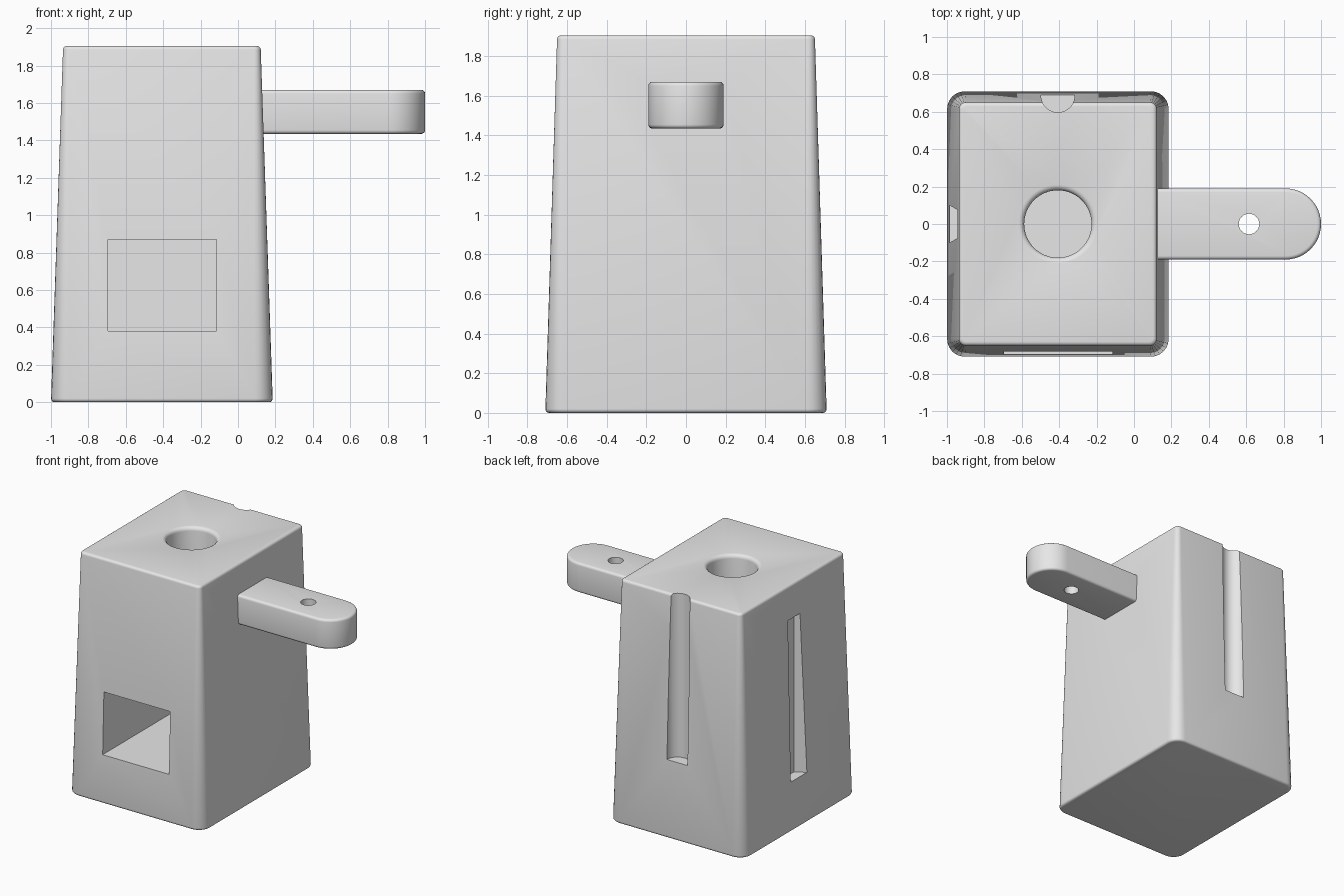
import bpy
import bmesh
from math import sin, cos, pi, radians

cube = bpy.data.objects.get("Cube")
if cube:
    bpy.data.objects.remove(cube, do_unlink=True)

grey = bpy.data.materials.new("light_grey")
grey.use_nodes = True
grey.diffuse_color = (0.8, 0.8, 0.8, 1)
grey.node_tree.nodes["Principled BSDF"].inputs["Base Color"].default_value = (0.8, 0.8, 0.8, 1)

HEIGHT = 1.905
CX = -0.407          # centre of the body in x
EDGE = 0.02          # small edge rounding


def arc(cx, cy, r, start, end, steps):
    """Points on an arc, angles in degrees."""
    angles = [radians(start + (end - start) * i / steps) for i in range(steps + 1)]
    return [(cx + r * cos(a), cy + r * sin(a)) for a in angles]


def circle(cx, cy, r, steps=64):
    return arc(cx, cy, r, 0, 360, steps)[:-1]


def loft(name, rings):
    """Closed solid through (z, outline) rings with equal point counts."""
    bm = bmesh.new()
    loops = [[bm.verts.new((x, y, z)) for x, y in pts] for z, pts in rings]
    for low, high in zip(loops, loops[1:]):
        n = len(low)
        for i in range(n):
            j = (i + 1) % n
            bm.faces.new((low[i], low[j], high[j], high[i]))
    bm.faces.new(loops[0][::-1])
    bm.faces.new(loops[-1])
    bmesh.ops.recalc_face_normals(bm, faces=bm.faces)
    mesh = bpy.data.meshes.new(name)
    bm.to_mesh(mesh)
    bm.free()
    mesh.materials.append(grey)
    obj = bpy.data.objects.new(name, mesh)
    bpy.context.collection.objects.link(obj)
    return obj


def prism(name, pts, z0, z1):
    return loft(name, [(z0, pts), (z1, pts)])


def combine(target, other, operation):
    """Apply a boolean and remove the helper solid."""
    other.hide_render = True
    mod = target.modifiers.new("boolean", 'BOOLEAN')
    mod.operation = operation
    mod.solver = 'EXACT'
    mod.object = other
    bpy.context.view_layer.objects.active = target
    bpy.ops.object.modifier_apply(modifier=mod.name)
    bpy.data.objects.remove(other, do_unlink=True)


def rounded_levels(z0, z1, r, steps=4):
    """(z, inset) pairs rounding the bottom and top edges of a solid."""
    turn = [pi / 2 * i / steps for i in range(steps + 1)]
    low = [(z0 + r - r * cos(a), r - r * sin(a)) for a in turn]
    return low + [(z0 + z1 - z, inset) for z, inset in reversed(low)]


# Tapered body with corners that tighten towards the top
def body_outline(z, inset):
    t = z / HEIGHT
    hx = 0.593 - 0.065 * t - inset
    hy = 0.71 - 0.06 * t - inset
    r = 0.095 - 0.06 * t - inset * 0.7
    pts = []
    for quarter, (sx, sy) in enumerate([(1, 1), (-1, 1), (-1, -1), (1, -1)]):
        start = 90 * quarter
        pts += arc(CX + sx * (hx - r), sy * (hy - r), r, start, start + 90, 6)
    return pts


body = loft("body", [(z, body_outline(z, d)) for z, d in rounded_levels(0, HEIGHT, EDGE)])


# Side arm with a round end and a pin hole
def arm_outline(inset):
    r = 0.19 - inset
    return [(0.02, r), (0.02, -r)] + arc(0.81, 0, r, -90, 90, 24)


arm = loft("side_arm", [(z, arm_outline(d)) for z, d in rounded_levels(1.435, 1.67, EDGE)])
combine(arm, prism("pin_hole", circle(0.615, 0, 0.055, 32), 1.3, 1.8), 'DIFFERENCE')
combine(body, arm, 'UNION')

# Front chamber opening
combine(body, prism("chamber", [(-0.695, -1), (-0.115, -1), (-0.115, 0.29), (-0.695, 0.29)],
                    0.38, 0.87), 'DIFFERENCE')

# Round shaft from the top into the chamber, with a rounded rim
rim = [pi / 2 * i / 4 for i in range(5)]
shaft = [(0.6, circle(CX, 0, 0.18))]
shaft += [(HEIGHT - 0.03 + 0.03 * sin(a), circle(CX, 0, 0.21 - 0.03 * cos(a))) for a in rim]
shaft += [(HEIGHT + 0.1, circle(CX, 0, 0.21))]
combine(body, loft("shaft", shaft), 'DIFFERENCE')

# Half-round groove down the back
groove = arc(CX, 0.687, 0.09, 180, 360, 20) + [(CX + 0.09, 0.9), (CX - 0.09, 0.9)]
combine(body, prism("back_groove", groove, 0.61, 2.1), 'DIFFERENCE')

# Hexagonal slot in the left-hand wall
hexagon = arc(-1.0, 0, 0.108, 30, 330, 5)
combine(body, prism("hexagon_slot", hexagon, 0.385, 1.64), 'DIFFERENCE')

# Smooth shading with sharp cut edges
bpy.ops.object.select_all(action='DESELECT')
body.select_set(True)
bpy.context.view_layer.objects.active = body
bpy.ops.object.shade_smooth_by_angle(angle=radians(30))
